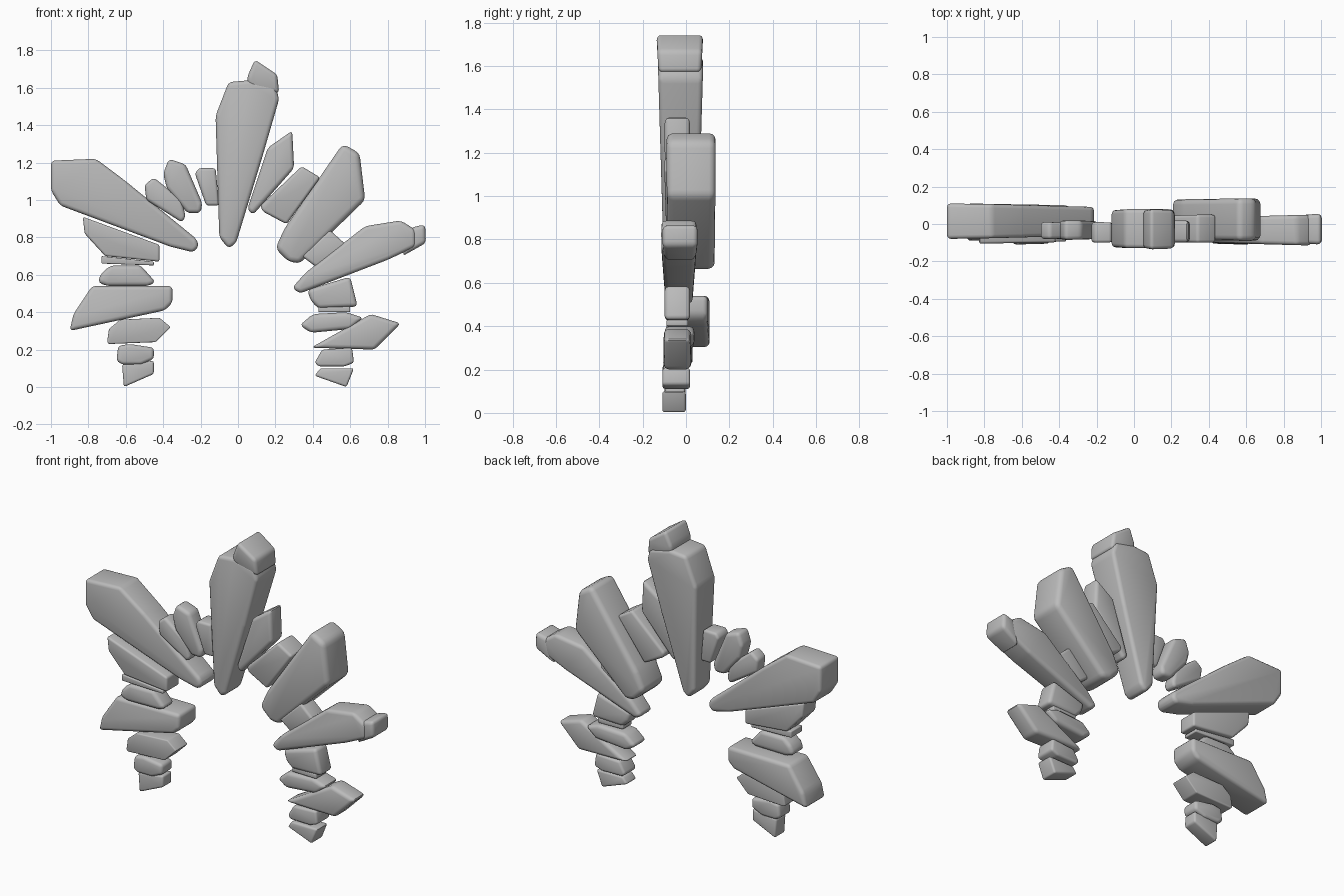
import bpy, bmesh, math
from mathutils import Vector

cube = bpy.data.objects.get("Cube")
if cube:
    bpy.data.objects.remove(cube, do_unlink=True)

rock = bpy.data.materials.new("grey rock")
rock.use_nodes = True
rock.diffuse_color = (0.5, 0.5, 0.5, 1)
rock.node_tree.nodes["Principled BSDF"].inputs["Base Color"].default_value = rock.diffuse_color

ARCH_CENTRE = Vector((0, 0.5))


def stone(name, front, back, outline, taper=0.1, bevel=0.022):
    """Extrude an x-z outline along y, thin it towards the arch opening, round its edges."""
    points = [Vector(p) for p in outline]
    reach = [(p - ARCH_CENTRE).length for p in points]
    near, far = min(reach), max(reach)
    middle, half = (front + back) / 2, (back - front) / 2
    bm = bmesh.new()
    caps = []
    for side in (-1, 1):
        ring = []
        for p, r in zip(points, reach):
            thin = 1 - taper * (far - r) / (far - near)
            ring.append(bm.verts.new((p.x, middle + side * half * thin, p.y)))
        caps.append(ring)
    bm.faces.new(caps[0])
    bm.faces.new(caps[1][::-1])
    count = len(points)
    for i in range(count):
        j = (i + 1) % count
        bm.faces.new((caps[0][i], caps[1][i], caps[1][j], caps[0][j]))
    bmesh.ops.recalc_face_normals(bm, faces=bm.faces)
    mesh = bpy.data.meshes.new(name)
    bm.to_mesh(mesh)
    bm.free()
    mesh.materials.append(rock)
    obj = bpy.data.objects.new(name, mesh)
    bpy.context.collection.objects.link(obj)
    rounding = obj.modifiers.new("rounded edges", "BEVEL")
    rounding.width = bevel
    rounding.segments = 3
    rounding.limit_method = "NONE"
    bpy.ops.object.select_all(action="DESELECT")
    obj.select_set(True)
    bpy.context.view_layer.objects.active = obj
    bpy.ops.object.modifier_apply(modifier=rounding.name)
    bpy.ops.object.shade_smooth_by_angle(angle=math.radians(40))
    return obj


# Right-hand pillar (-x), from the ground up
stone("right_foot_stone", -.1, 0, [(-.62, .12), (-.45, .14), (-.45, .07), (-.61, 0)], bevel=.012)
stone("right_second_stone", -.11, .01,
      [(-.65, .14), (-.64, .22), (-.58, .23), (-.45, .21), (-.45, .15), (-.52, .12), (-.62, .12)])
stone("right_third_stone", -.1, .03,
      [(-.7, .24), (-.69, .31), (-.63, .36), (-.42, .37), (-.36, .32), (-.44, .24), (-.69, .23)])
stone("right_wide_stone", -.09, .11,
      [(-.9, .3), (-.88, .39), (-.78, .54), (-.35, .54), (-.35, .45), (-.39, .41)])
stone("right_rounded_stone", -.1, .02,
      [(-.75, .56), (-.73, .61), (-.68, .65), (-.52, .65), (-.44, .56), (-.48, .54), (-.7, .54)])
stone("right_flat_slab", -.1, .01, [(-.73, .7), (-.45, .67), (-.45, .65), (-.73, .66)], bevel=.006)
stone("right_wedge_stone", -.105, .03,
      [(-.83, .91), (-.42, .76), (-.42, .67), (-.71, .7), (-.82, .82)], bevel=.012)

# Right-hand shoulder of the arch
stone("right_long_spike", -.08, .11,
      [(-1, 1.21), (-.76, 1.22), (-.6, 1.1), (-.22, .79), (-.21, .75), (-.24, .72),
       (-.36, .75), (-.95, .97), (-1, 1.05)], taper=.2)
stone("right_shoulder_stone", -.08, .01,
      [(-.5, 1.08), (-.45, 1.12), (-.3, 1), (-.28, .91), (-.3, .88), (-.49, 1)], bevel=.018)
stone("right_upper_stone", -.085, .02,
      [(-.4, 1.14), (-.37, 1.22), (-.28, 1.19), (-.19, .98), (-.2, .93), (-.27, .93), (-.38, 1.06)])
stone("right_crown_stone", -.1, .01,
      [(-.23, 1.14), (-.21, 1.17), (-.12, 1.17), (-.1, .97), (-.17, .97)], bevel=.015)

# Keystone and the boulder fused to its top
stone("keystone", -.13, .08,
      [(-.12, 1.45), (-.05, 1.63), (.06, 1.64), (.2, 1.61), (.22, 1.54), (.13, 1.23),
       (-.01, .77), (-.05, .74), (-.1, .8)], taper=.25)
stone("keystone_cap", -.137, .08,
      [(.05, 1.66), (.09, 1.75), (.21, 1.67), (.22, 1.57), (.12, 1.58), (.05, 1.62)])

# Left-hand shoulder of the arch (+x)
stone("left_crown_stone", -.1, .02,
      [(.16, 1.28), (.29, 1.37), (.3, 1.17), (.08, .92), (.05, .95)])
stone("left_upper_stone", -.1, .05,
      [(.12, .97), (.34, 1.18), (.44, 1.12), (.26, .87), (.13, .94)])
stone("left_broad_spike", -.09, .137,
      [(.2, .74), (.25, .85), (.56, 1.3), (.65, 1.25), (.68, 1), (.33, .66), (.27, .67)], taper=.05, bevel=.03)
stone("left_wedge_stone", -.09, .03, [(.34, .7), (.49, .84), (.59, .75), (.42, .64)], bevel=.015)
stone("left_long_spike", -.115, .05,
      [(.29, .53), (.36, .61), (.68, .86), (.87, .89), (.95, .84), (.95, .75), (.8, .68), (.33, .5)],
      taper=.25)
stone("left_spike_knob", -.11, .055, [(.92, .85), (1, .87), (1.005, .77), (.88, .7)])

# Left-hand pillar, from the top down
stone("left_block_stone", -.1, .02,
      [(.37, .52), (.6, .59), (.64, .43), (.43, .42), (.39, .46)])
stone("left_flat_slab", -.09, .01, [(.43, .43), (.6, .43), (.6, .4), (.43, .4)], bevel=.006)
stone("left_rounded_stone", -.1, .04,
      [(.33, .33), (.4, .39), (.58, .4), (.67, .37), (.6, .31), (.39, .29)])
stone("left_pointed_stone", -.1, .02,
      [(.39, .21), (.71, .39), (.87, .34), (.73, .2)], taper=-.1)
stone("left_second_stone", -.11, .02,
      [(.41, .13), (.45, .2), (.61, .21), (.62, .13), (.57, .11), (.43, .11)])
stone("left_foot_stone", -.11, 0, [(.41, .06), (.44, .1), (.62, .1), (.58, 0)], bevel=.012)
